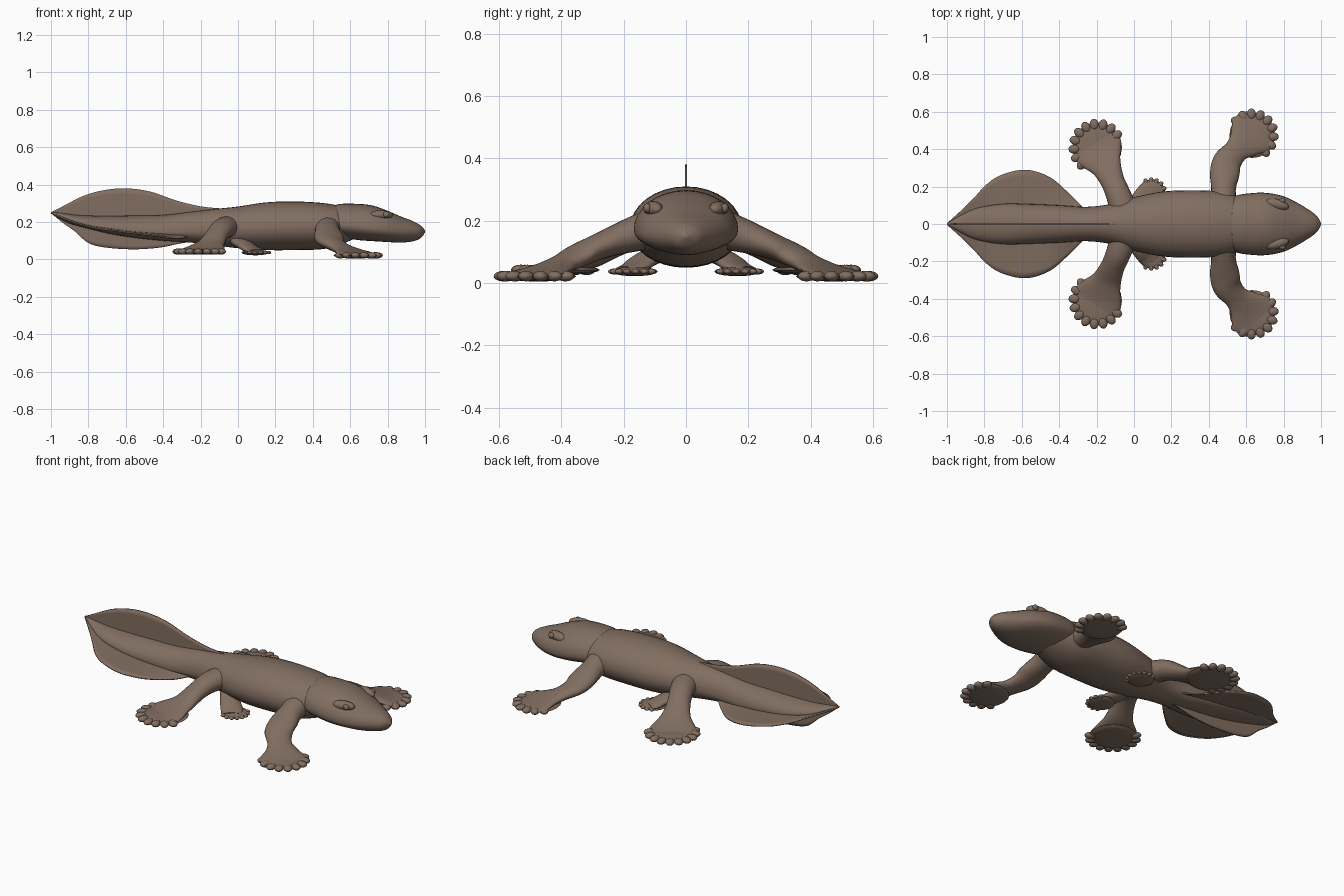
import bpy, bmesh
from math import sin, cos, pi, radians
from mathutils import Vector, Matrix

if "Cube" in bpy.data.objects:
    bpy.data.objects.remove(bpy.data.objects["Cube"])

SKIN = (0.22, 0.155, 0.118, 1)
skin = bpy.data.materials.new("brown skin")
skin.use_nodes = True
skin.diffuse_color = SKIN
skin.node_tree.nodes["Principled BSDF"].inputs["Base Color"].default_value = SKIN


def smooth_rows(rows, steps=5):
    """Catmull-Rom interpolation of a few stations."""
    out = []
    rows = [Vector(r) for r in rows]
    for i in range(len(rows) - 1):
        a, b, c, d = (rows[min(max(i + k, 0), len(rows) - 1)] for k in (-1, 0, 1, 2))
        for s in range(steps):
            t = s / steps
            out.append(0.5 * (2 * b + (c - a) * t + (2 * a - 5 * b + 4 * c - d) * t ** 2
                              + (3 * b - a - 3 * c + d) * t ** 3))
    return out + [rows[-1]]


def skin_rings(bm, rings, closed=True):
    vs = [[bm.verts.new(p) for p in ring] for ring in rings]
    n = len(vs[0])
    for a, b in zip(vs, vs[1:]):
        for j in range(n if closed else n - 1):
            k = (j + 1) % n
            bm.faces.new((a[j], a[k], b[k], b[j]))
    if closed:
        bm.faces.new(vs[0])
        bm.faces.new(vs[-1])


def ball(bm, centre, size, angle=0):
    m = Matrix.Translation(centre) @ Matrix.Rotation(angle, 4, "Z") @ Matrix.Diagonal((*size, 1))
    bmesh.ops.create_uvsphere(bm, u_segments=20, v_segments=10, radius=1, matrix=m)


def finish(bm, name, thickness=0):
    bmesh.ops.recalc_face_normals(bm, faces=bm.faces)
    mesh = bpy.data.meshes.new(name)
    bm.to_mesh(mesh)
    bm.free()
    obj = bpy.data.objects.new(name, mesh)
    bpy.context.collection.objects.link(obj)
    mesh.materials.append(skin)
    if thickness:
        mod = obj.modifiers.new("thickness", "SOLIDIFY")
        mod.thickness, mod.offset = thickness, 0
    bpy.ops.object.select_all(action="DESELECT")
    obj.select_set(True)
    bpy.context.view_layer.objects.active = obj
    bpy.ops.object.shade_smooth_by_angle(angle=radians(50))


def trunk(name, rows):
    """Rows: x, half width, bottom, height of the widest line, top."""
    bm = bmesh.new()
    rings = []
    for x, w, low, mid, top in smooth_rows(rows):
        ring = []
        for k in range(32):
            a = 2 * pi * k / 32
            h = top - mid if sin(a) > 0 else mid - low
            ring.append((x, w * cos(a), mid + h * sin(a)))
        rings.append(ring)
    skin_rings(bm, rings)
    finish(bm, name)


def limb(name, side, rows, foot, toe):
    """Rows: x, y, z, half width, half thickness.
    Foot: centre, pad radius, pad half thickness, first and last toe angle, toe count."""
    bm = bmesh.new()
    pts = smooth_rows(rows)
    rings = []
    for i, p in enumerate(pts):
        a, b = pts[max(i - 1, 0)], pts[min(i + 1, len(pts) - 1)]
        along = Vector((b - a)[:3]).normalized()
        across = along.cross(Vector((0, 0, 1))).normalized()
        up = across.cross(along)
        rings.append([Vector(p[:3]) + across * p[3] * cos(t) + up * p[4] * sin(t)
                      for t in (2 * pi * k / 20 for k in range(20))])
    skin_rings(bm, rings)
    cx, cy, cz, radius, thick, start, end, count = foot
    ball(bm, (cx, cy, cz), (radius, radius, thick))
    for k in range(count):
        t = radians(start + (end - start) * k / (count - 1))
        reach = radius - toe * 0.45
        ball(bm, (cx + reach * cos(t), cy + reach * sin(t), cz),
             (toe * 1.3, toe, toe * 0.7), t)
    bmesh.ops.scale(bm, vec=(1, side, 1), verts=bm.verts)
    finish(bm, name)


def fin(name, rows, side=1):
    """Rows: x, inner y, inner z, outer y, outer z."""
    bm = bmesh.new()
    rings = []
    for x, y0, z0, y1, z1 in smooth_rows(rows):
        rings.append([(x, side * (y0 + (y1 - y0) * t), z0 + (z1 - z0) * t)
                      for t in (k / 6 for k in range(7))])
    skin_rings(bm, rings, closed=False)
    finish(bm, name, 0.008)


# Body tapering into the tail
trunk("body_and_tail", [
    (-1, .003, .245, .25, .255), (-.92, .05, .2, .217, .245), (-.84, .085, .175, .192, .236),
    (-.7, .108, .14, .165, .233), (-.55, .106, .115, .148, .235), (-.4, .1, .1, .14, .238),
    (-.25, .092, .09, .15, .255), (-.12, .108, .075, .16, .27), (0, .143, .06, .165, .283),
    (.15, .173, .05, .17, .305), (.3, .18, .05, .175, .31), (.45, .174, .055, .175, .302),
    (.55, .148, .08, .18, .285), (.64, .1, .12, .19, .26)])

# Head, with a crease where it overlaps the neck
trunk("head", [
    (.5, .11, .14, .2, .275), (.54, .15, .12, .185, .296), (.64, .166, .104, .175, .297),
    (.72, .165, .098, .165, .288), (.8, .148, .093, .158, .26), (.87, .115, .09, .152, .23),
    (.93, .079, .096, .15, .207), (.975, .046, .112, .15, .183), (1, .006, .144, .15, .156)])

# Upright tail fin above and keel below
fin("upper_tail_fin", [
    (-1, 0, .248, 0, .252), (-.93, 0, .22, 0, .288), (-.83, 0, .2, 0, .338),
    (-.72, 0, .2, 0, .37), (-.6, 0, .2, 0, .38), (-.47, 0, .2, 0, .363),
    (-.33, 0, .2, 0, .315), (-.2, 0, .2, 0, .284), (-.08, 0, .2, 0, .272)])
fin("lower_tail_fin", [
    (-1, 0, .252, 0, .248), (-.94, 0, .23, 0, .198), (-.87, 0, .21, 0, .148),
    (-.8, 0, .2, 0, .088), (-.71, 0, .19, 0, .064), (-.56, 0, .17, 0, .054),
    (-.42, 0, .16, 0, .063), (-.32, 0, .15, 0, .083), (-.22, 0, .15, 0, .1)])

for side, label in ((1, "left"), (-1, "right")):
    # Flat fin along each side of the tail
    fin(label + "_tail_fin", [
        (-1, 0, .251, .004, .249), (-.92, .02, .217, .075, .215), (-.85, .05, .193, .145, .19),
        (-.79, .07, .178, .21, .174), (-.71, .08, .166, .262, .16), (-.58, .08, .148, .29, .144),
        (-.45, .08, .138, .25, .127), (-.34, .06, .135, .155, .113), (-.27, .05, .14, .085, .12)],
        side)

    limb(label + "_front_leg", side, [
        (.475, .07, .185, .08, .07), (.478, .18, .153, .066, .055), (.484, .26, .125, .078, .044),
        (.498, .33, .096, .077, .038), (.545, .39, .064, .066, .03), (.585, .43, .045, .09, .025),
        (.625, .475, .032, .125, .018), (.66, .515, .025, .12, .012), (.685, .54, .022, .08, .008)],
        (.632, .475, .022, .122, .017, 140, -52, 9), .024)

    limb(label + "_hind_leg", side, [
        (-.05, .06, .175, .075, .06), (-.085, .16, .162, .066, .054), (-.115, .23, .127, .064, .044),
        (-.145, .3, .083, .08, .033), (-.175, .36, .06, .115, .023), (-.2, .41, .047, .13, .016),
        (-.23, .46, .042, .1, .009)],
        (-.197, .41, .042, .133, .016, 32, 228, 10), .024)

    limb(label + "_belly_lobe", side, [
        (0, .08, .1, .05, .03), (.04, .13, .075, .055, .026), (.075, .165, .052, .06, .02),
        (.1, .2, .042, .05, .012)],
        (.093, .165, .037, .074, .015, 115, -50, 8), .013)

    # Brow ridge and eye
    bm = bmesh.new()
    ball(bm, (.765, side * .105, .237), (.065, .028, .026), side * -.25)
    finish(bm, label + "_brow")
    bm = bmesh.new()
    ball(bm, (.793, side * .124, .24), (.018, .013, .016))
    finish(bm, label + "_eye")
